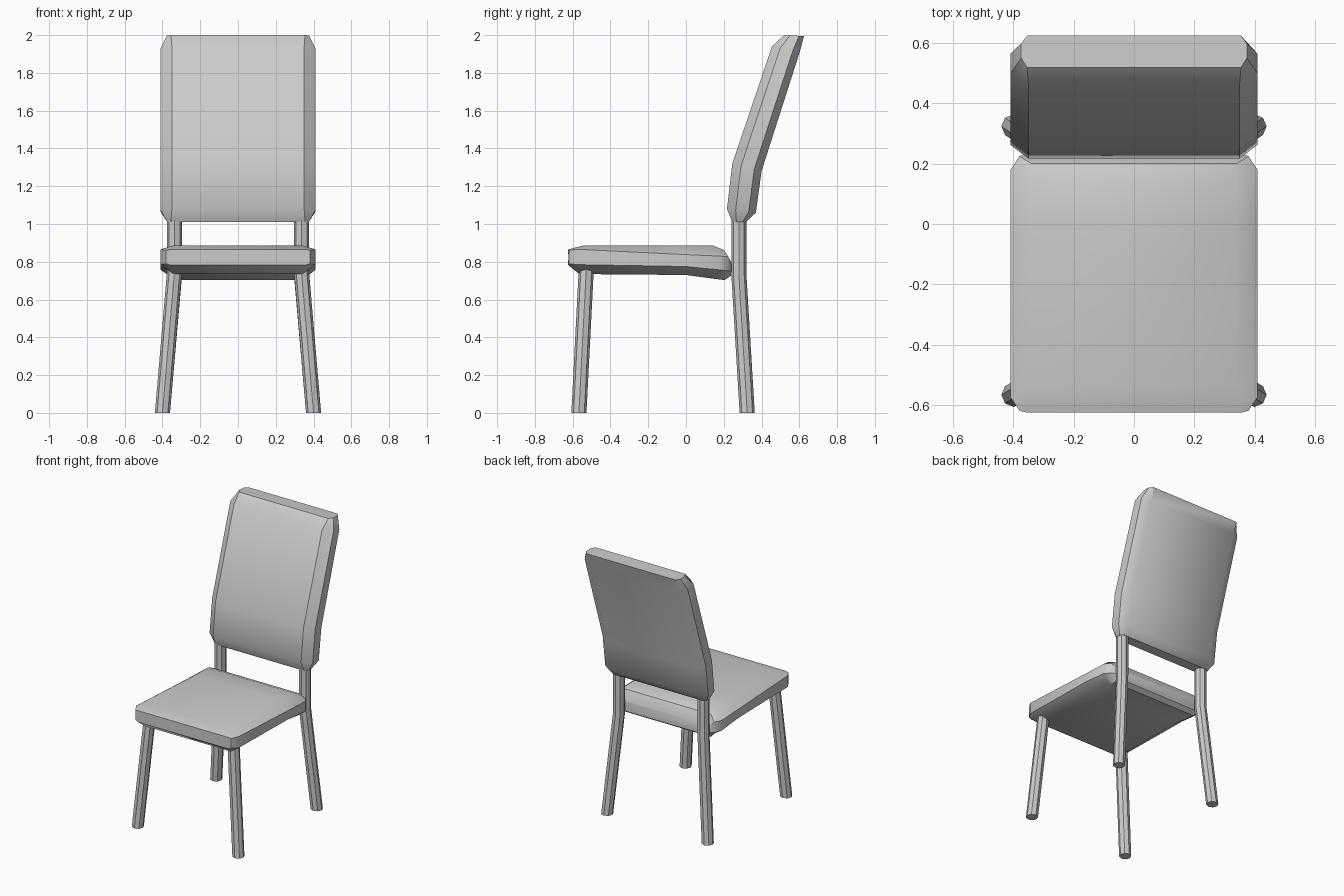
import bpy, bmesh
from math import sin, cos, pi, radians

if "Cube" in bpy.data.objects:
    bpy.data.objects.remove(bpy.data.objects["Cube"])


def loft(name, rings, angle):
    """Skin closed rings of equal point count and cap both ends."""
    bm = bmesh.new()
    loops = [[bm.verts.new(p) for p in ring] for ring in rings]
    n = len(loops[0])
    for a, b in zip(loops, loops[1:]):
        for i in range(n):
            j = (i + 1) % n
            bm.faces.new((a[i], a[j], b[j], b[i]))
    bm.faces.new(loops[0])
    bm.faces.new(loops[-1])
    bmesh.ops.recalc_face_normals(bm, faces=bm.faces[:])
    me = bpy.data.meshes.new(name)
    bm.to_mesh(me)
    bm.free()
    ob = bpy.data.objects.new(name, me)
    bpy.context.collection.objects.link(ob)
    bpy.ops.object.select_all(action='DESELECT')
    ob.select_set(True)
    bpy.context.view_layer.objects.active = ob
    bpy.ops.object.shade_smooth_by_angle(angle=radians(angle))
    return ob


def section(w, face, edge_a, edge_b, rear, inset=0.07):
    """Chamfered cushion section across x; the points are (y, z)."""
    half = [(w - inset, face), (w, edge_a), (w, edge_b), (w - inset, rear)]
    pts = half + [(-x, p) for x, p in reversed(half)]
    return [(x, p[0], p[1]) for x, p in pts]


# Seat cushion, lofted front to back
loft("seat", [
    section(.38, (-.625, .865), (-.62, .86), (-.62, .79), (-.625, .783), .02),
    section(.41, (-.54, .887), (-.575, .866), (-.575, .785), (-.565, .735)),
    section(.41, (0, .887), (0, .838), (0, .775), (0, .73)),
    section(.41, (.14, .887), (.18, .83), (.18, .757), (.15, .71)),
    section(.38, (.20, .863), (.225, .826), (.225, .752), (.205, .703), .04),
    section(.35, (.238, .80), (.24, .79), (.24, .75), (.238, .725), .01),
], 35)


def back_section(w, f, b, inset=0.06):
    def mix(t):
        return (f[0] + (b[0] - f[0]) * t, f[1] + (b[1] - f[1]) * t)
    return section(w, f, mix(.3), mix(.75), b, inset)


# Backrest, lofted bottom to top along its reclining curve
loft("backrest", [
    back_section(.375, (.245, 1.01), (.318, 1.01), .02),
    back_section(.41, (.217, 1.08), (.37, 1.06)),
    back_section(.41, (.245, 1.32), (.40, 1.28)),
    back_section(.41, (.455, 1.94), (.602, 1.91)),
    back_section(.375, (.52, 2.0), (.625, 1.995), .02),
], 35)


def leg(name, path, r=0.04):
    """Eight-sided tube with horizontal rings, mirrored left and right."""
    for side, sx in (("right", 1), ("left", -1)):
        rings = [[(sx * (x + r * cos(i * pi / 4)), y + r * sin(i * pi / 4), z)
                  for i in range(8)] for x, y, z in path]
        loft(f"{name}_{side}", rings, 30)


# Splayed front legs, and back legs that rise to carry the backrest
leg("front_leg", [(.40, -.567, 0), (.335, -.528, .76)])
leg("back_leg", [(.40, .324, 0), (.336, .28, .73), (.336, .28, 1.03)])
